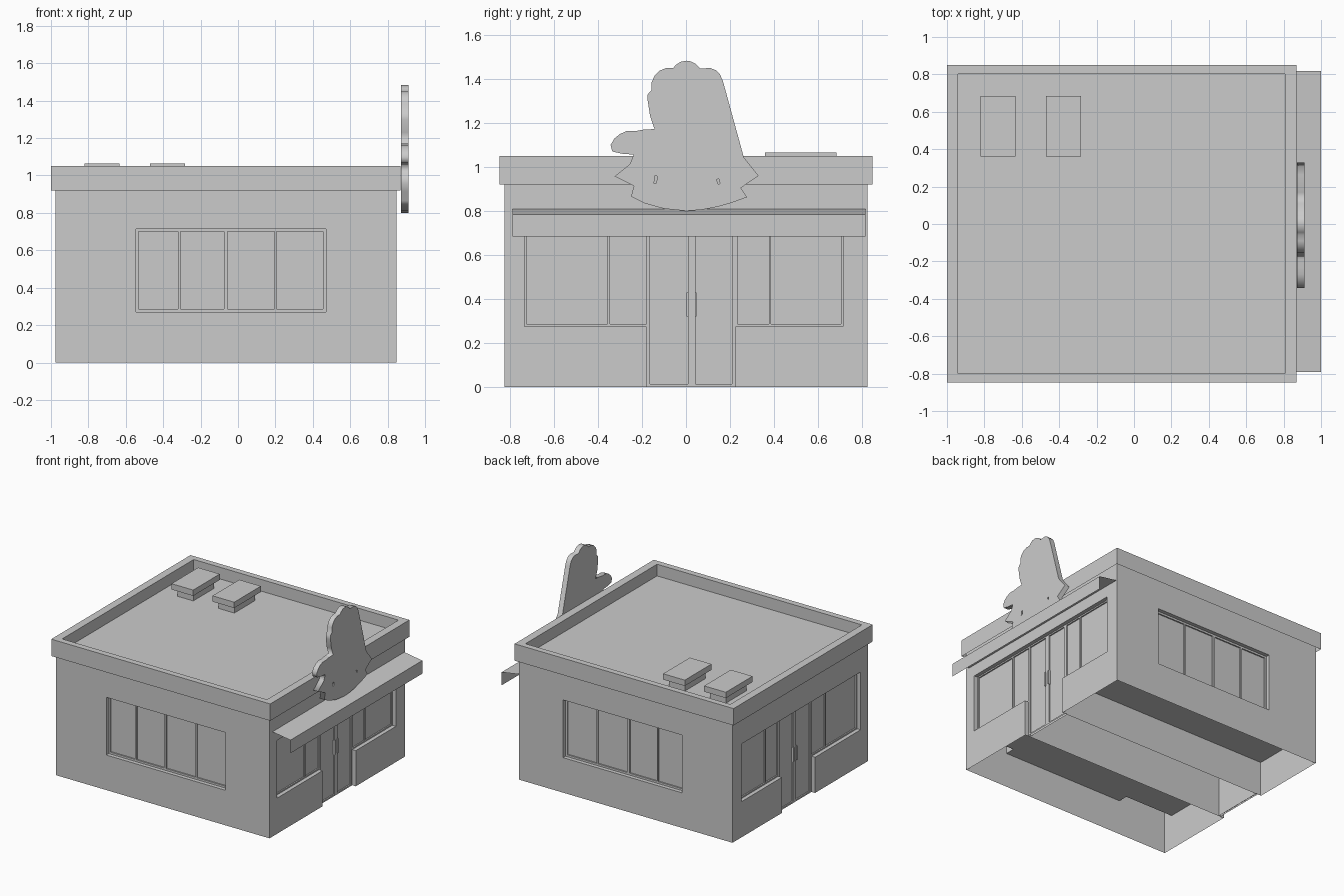
import bpy, bmesh
from math import pi

if "Cube" in bpy.data.objects:
    bpy.data.objects.remove(bpy.data.objects["Cube"])

grey = bpy.data.materials.new("plain_grey")
grey.use_nodes = True
grey.diffuse_color = (0.6, 0.6, 0.6, 1)
grey.node_tree.nodes["Principled BSDF"].inputs["Base Color"].default_value = (0.6, 0.6, 0.6, 1)


def finish(name, bm):
    bmesh.ops.recalc_face_normals(bm, faces=bm.faces)
    mesh = bpy.data.meshes.new(name)
    bm.to_mesh(mesh)
    bm.free()
    mesh.materials.append(grey)
    ob = bpy.data.objects.new(name, mesh)
    bpy.context.collection.objects.link(ob)
    return ob


def box(name, x, y, z):
    bm = bmesh.new()
    bmesh.ops.create_cube(bm, size=1)
    for v in bm.verts:
        v.co = [r[0] if c < 0 else r[1] for c, r in zip(v.co, (x, y, z))]
    return finish(name, bm)


def cut(target, x, y, z):
    cutter = box("cutter", x, y, z)
    cutter.hide_render = True
    mod = target.modifiers.new("cut", "BOOLEAN")
    mod.operation = "DIFFERENCE"
    mod.solver = "EXACT"
    mod.object = cutter
    bpy.context.view_layer.objects.active = target
    bpy.ops.object.modifier_apply(modifier=mod.name)
    bpy.data.objects.remove(cutter)


def open_underside(ob, height):
    bm = bmesh.new()
    bm.from_mesh(ob.data)
    low = [f for f in bm.faces if all(abs(v.co.z - height) < 0.001 for v in f.verts)]
    bmesh.ops.delete(bm, geom=low, context="FACES")
    bm.to_mesh(ob.data)
    bm.free()


# Thin walls, open underneath, with a door passage between two raised bays
XL, XR, YW, ROOF = -0.975, 0.847, 0.826, 0.96
SKIN = 0.006
walls = box("walls", (XL, XR), (-YW, YW), (0, ROOF - 0.005))
inside = (XL + SKIN, XR - SKIN)
cut(walls, inside, (0.229, YW - SKIN), (-0.1, 0.265))
cut(walls, inside, (SKIN - YW, -0.184), (-0.1, 0.265))
cut(walls, (-0.93, 0.80), (-0.178, 0.223), (-0.1, 0.66))

# Tall hollows in the corners beside the windows
for x in ((XL + SKIN, -0.555), (0.48, XR - SKIN)):
    cut(walls, x, (0.745, YW - SKIN), (0.1, 0.9))
    cut(walls, x, (SKIN - YW, -0.745), (0.1, 0.9))

FRAME, PANE = 0.03, 0.04

# Four-pane side windows, front and back
side_cuts = [((-0.545, 0.47), (0.27, 0.715), FRAME)]
for pane in ((-0.532, -0.32), (-0.308, -0.075), (-0.055, 0.195), (0.207, 0.455)):
    side_cuts.append((pane, (0.285, 0.70), PANE))
for x, z, depth in side_cuts:
    cut(walls, x, (-YW - 0.1, -YW + depth), z)
    cut(walls, x, (YW - depth, YW + 0.1), z)

# Door and shop windows on both ends
end_cuts = [((-0.735, -0.17), (0.275, 0.72), FRAME),
            ((0.215, 0.715), (0.275, 0.72), FRAME),
            ((-0.18, 0.225), (-0.1, 0.72), FRAME)]
for pane in ((-0.725, -0.357), (-0.345, -0.18), (0.235, 0.377), (0.387, 0.705)):
    end_cuts.append((pane, (0.285, 0.71), PANE))
for leaf in ((-0.163, 0.008), (0.043, 0.21)):
    end_cuts.append((leaf, (0.012, 0.71), PANE))
for y, z, depth in end_cuts:
    cut(walls, (XR - depth, XR + 0.1), y, z)
    cut(walls, (XL - 0.1, XL + depth), y, z)
open_underside(walls, 0)

# Door handles
for side, x in (("left", XR - 0.033), ("right", XL + 0.033)):
    for i, y in enumerate((0.007, 0.044)):
        box(f"{side}_door_handle_{i + 1}", (x - 0.01, x + 0.01),
            (y - 0.004, y + 0.004), (0.32, 0.43))

# Parapet around the sunken flat roof, hollow below
parapet = box("parapet_and_roof", (-1, 0.868), (-0.847, 0.849), (0.92, 1.05))
cut(parapet, (-0.94, 0.807), (-0.80, 0.803), (ROOF, 1.2))
open_underside(parapet, 0.92)

# Roof vents
for i, x in enumerate((-0.727, -0.377)):
    box(f"vent_base_{i + 1}", (x - 0.067, x + 0.067), (0.398, 0.648), (ROOF, 1.02))
    box(f"vent_cap_{i + 1}", (x - 0.0925, x + 0.0925), (0.36, 0.685), (1.02, 1.065))

# Awning sheet with a hanging front edge
bm = bmesh.new()
rows = [[bm.verts.new((x, y, z)) for y in (-0.79, 0.817)]
        for x, z in ((XR, 0.808), (1, 0.784), (1, 0.683))]
for a, b in zip(rows, rows[1:]):
    bm.faces.new((a[0], b[0], b[1], a[1]))
finish("awning", bm)

# Flat bird-shaped sign with two slits
outline = [(0, .80), (.07, .805), (.14, .818), (.21, .838), (.277, .862), (.25, .905),
           (.33, .96), (.263, 1.043), (.168, 1.39), (.155, 1.42), (.135, 1.44), (.11, 1.45),
           (.065, 1.447), (.045, 1.468), (.022, 1.48), (0, 1.483), (-.025, 1.478),
           (-.045, 1.465), (-.058, 1.45), (-.09, 1.45), (-.12, 1.438), (-.143, 1.415),
           (-.156, 1.385), (-.156, 1.35), (-.174, 1.33), (-.174, 1.30), (-.163, 1.23),
           (-.143, 1.172), (-.19, 1.17), (-.23, 1.163), (-.27, 1.163), (-.30, 1.15),
           (-.325, 1.13), (-.343, 1.10), (-.335, 1.07), (-.29, 1.06), (-.238, 1.056),
           (-.255, 1.013), (-.325, .957), (-.237, .914), (-.25, .865), (-.19, .835),
           (-.10, .81)]
slits = [[(-.146, .925), (-.136, .925), (-.129, .957), (-.14, .96)],
         [(.147, .922), (.155, .924), (.149, .946), (.138, .942)]]
curve = bpy.data.curves.new("bird_sign", "CURVE")
curve.dimensions = "2D"
curve.fill_mode = "BOTH"
curve.extrude = 0.02
for loop in [outline] + slits:
    spline = curve.splines.new("POLY")
    spline.points.add(len(loop) - 1)
    for point, (y, z) in zip(spline.points, loop):
        point.co = (y, z, 0, 1)
    spline.use_cyclic_u = True
curve.materials.append(grey)
sign = bpy.data.objects.new("bird_sign", curve)
bpy.context.collection.objects.link(sign)
sign.rotation_euler = (pi / 2, 0, pi / 2)
sign.location.x = 0.891
bpy.ops.object.select_all(action="DESELECT")
sign.select_set(True)
bpy.context.view_layer.objects.active = sign
bpy.ops.object.convert(target="MESH")
